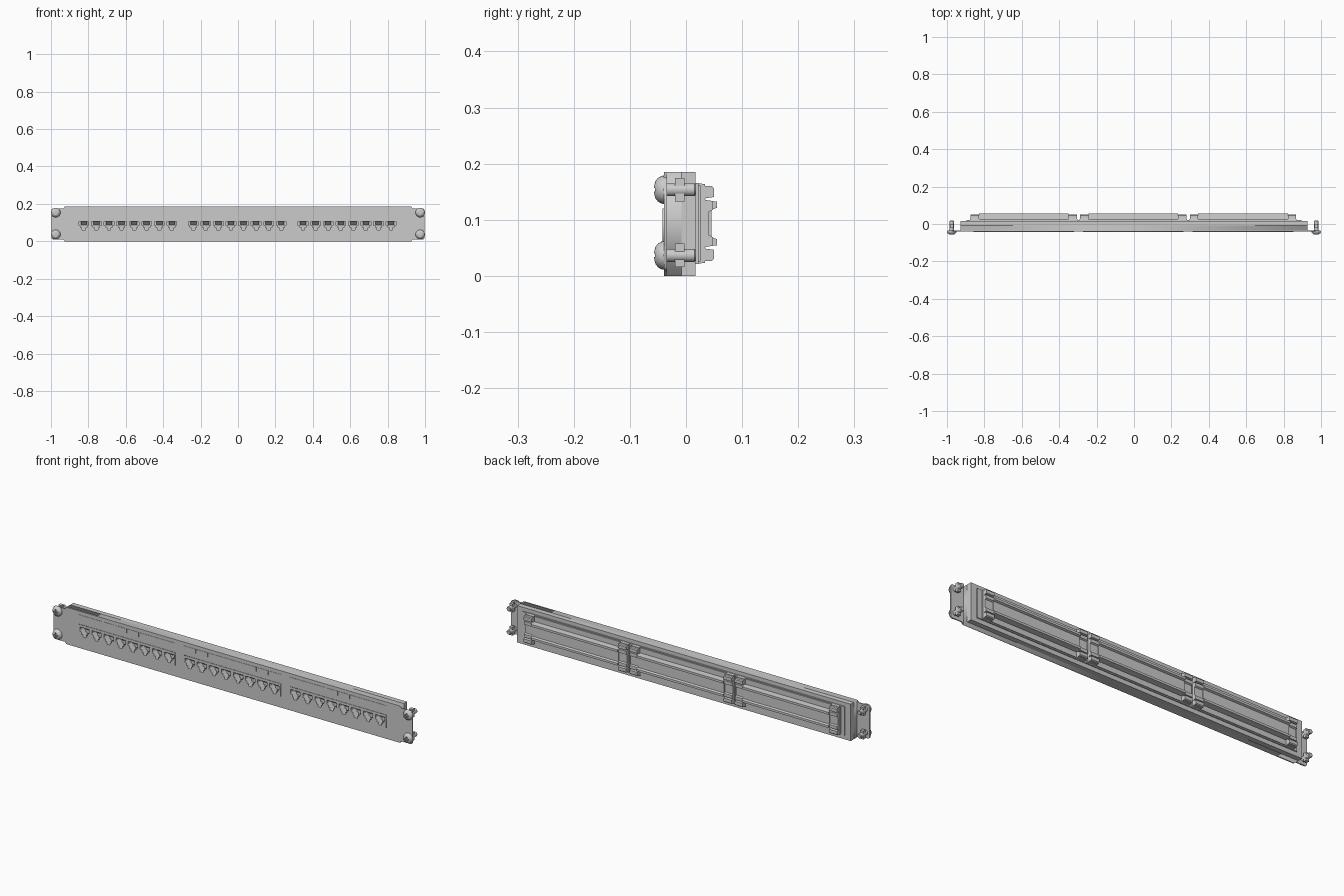
import bpy, bmesh, math
from mathutils import Matrix

if "Cube" in bpy.data.objects:
    bpy.data.objects.remove(bpy.data.objects["Cube"])

MID = 0.0935                     # mid height of the panel
MODULES = (-0.589, -0.004, 0.583)  # centres of the three port groups
PITCH = 0.0672


def finish(name, bm):
    me = bpy.data.meshes.new(name)
    bmesh.ops.recalc_face_normals(bm, faces=bm.faces)
    bm.to_mesh(me)
    bm.free()
    ob = bpy.data.objects.new(name, me)
    bpy.context.collection.objects.link(ob)
    return ob


def add_box(bm, x0, x1, y0, y1, z0, z1):
    m = Matrix.Translation(((x0 + x1) / 2, (y0 + y1) / 2, (z0 + z1) / 2))
    m = m @ Matrix.Diagonal((x1 - x0, y1 - y0, z1 - z0, 1))
    bmesh.ops.create_cube(bm, size=1, matrix=m)


def box(name, *dims):
    bm = bmesh.new()
    add_box(bm, *dims)
    return finish(name, bm)


def extrude_x(name, profile, x0, x1):
    """Extrude a (y, z) profile along x."""
    bm = bmesh.new()
    f = bm.faces.new([bm.verts.new((x0, y, z)) for y, z in profile])
    r = bmesh.ops.extrude_face_region(bm, geom=[f])
    vs = [g for g in r["geom"] if isinstance(g, bmesh.types.BMVert)]
    bmesh.ops.translate(bm, verts=vs, vec=(x1 - x0, 0, 0))
    return finish(name, bm)


def mirrored(half):
    """Turn a (y, height above middle) half profile into a full one."""
    return [(y, MID + h) for y, h in half] + [(y, MID - h) for y, h in reversed(half)]


def sheet(name, loops, y0, y1):
    """Sheet in the xz plane: first loop is the outline, the rest are holes."""
    cu = bpy.data.curves.new(name, 'CURVE')
    cu.dimensions, cu.fill_mode, cu.extrude = '2D', 'BOTH', (y1 - y0) / 2
    for pts in loops:
        s = cu.splines.new('POLY')
        s.points.add(len(pts) - 1)
        s.use_cyclic_u = True
        for p, (x, z) in zip(s.points, pts):
            p.co = (x, z, 0, 1)
    ob = bpy.data.objects.new(name, cu)
    bpy.context.collection.objects.link(ob)
    ob.location.y = (y0 + y1) / 2
    ob.rotation_euler.x = math.pi / 2
    bpy.ops.object.select_all(action='DESELECT')
    bpy.context.view_layer.objects.active = ob
    ob.select_set(True)
    bpy.ops.object.convert(target='MESH')
    return bpy.context.object


def rect(x0, x1, z0, z1):
    return [(x0, z0), (x1, z0), (x1, z1), (x0, z1)]


def port_hole(cx):
    half = [(0.026, 0.107), (0.026, 0.085), (0.017, 0.085), (0.017, 0.073), (0.009, 0.073), (0.009, 0.061)]
    return [(cx + x, z) for x, z in half] + [(cx - x, z) for x, z in reversed(half)]


groups = [[c + (i - 3.5) * PITCH for i in range(8)] for c in MODULES]
ports = [x for g in groups for x in g]
holes = [port_hole(x) for x in ports]

# Front plate with rack ears
half = [(0.925, 0.0925), (0.935, 0.083), (0.99, 0.083), (0.997, 0.076)]
right = [(x, 0.0925 + h) for x, h in half] + [(x, 0.0925 - h) for x, h in reversed(half)]
outline = right + [(-x, z) for x, z in reversed(right)]
sheet("front_plate", [outline] + holes, -0.0395, -0.034)

# Body behind the plate, with port pockets, closed at the back
sheet("body_front", [rect(-0.927, 0.927, 0, 0.185)] + holes, -0.034, -0.008)
box("body_back", -0.927, 0.927, -0.008, 0.017, 0, 0.185)

# Port group bezels
for g, hs in zip(groups, (holes[:8], holes[8:16], holes[16:])):
    sheet("port_bezel", [rect(g[0] - 0.034, g[-1] + 0.034, 0.056, 0.12)] + hs, -0.0415, -0.039)

# Contact blocks inside the ports and label tiles above them
for x in ports:
    extrude_x("port_contacts", [(-0.033, 0.107), (-0.008, 0.107), (-0.008, 0.088), (-0.012, 0.088)],
              x - 0.016, x + 0.016)
    box("label_tile", x - 0.0325, x + 0.0325, -0.041, -0.039, 0.145, 0.167)

# Rear circuit board
box("rear_board", -0.895, 0.895, 0.015, 0.022, 0.021, 0.166)

# Rear connector bars and end holders with latches
bar = mirrored([(0.02, 0.042), (0.055, 0.039), (0.055, 0.028), (0.045, 0.024)])
holder = mirrored([(0.02, 0.072), (0.034, 0.070), (0.034, 0.067), (0.046, 0.067), (0.05, 0.063),
                   (0.05, 0.047), (0.035, 0.045), (0.034, 0.042), (0.047, 0.040), (0.047, 0.024),
                   (0.040, 0.020)])
for c in MODULES:
    box("module_base", c - 0.287, c + 0.287, 0.02, 0.026, 0.026, 0.161)
    extrude_x("connector_bar", bar, c - 0.24, c + 0.24)
    for s in (-1, 1):
        a, b = sorted((c + s * 0.24, c + s * 0.284))
        extrude_x("bar_holder", holder, a, b)


def lathe(name, profile, n=24):
    """Revolve (radius, y) points about the y axis."""
    bm = bmesh.new()
    vs = [bm.verts.new((r, y, 0)) for r, y in profile]
    es = [bm.edges.new(p) for p in zip(vs, vs[1:])]
    bmesh.ops.spin(bm, geom=vs + es, axis=(0, 1, 0), cent=(0, 0, 0), steps=n, angle=2 * math.pi)
    bmesh.ops.remove_doubles(bm, verts=bm.verts, dist=1e-5)
    return finish(name, bm)


# Mounting screw: domed head with a cross recess, thick shank
screw = lathe("mounting_screw", [(0, -0.057), (0.009, -0.0565), (0.016, -0.054), (0.021, -0.050),
                                 (0.0245, -0.044), (0.0255, -0.0395), (0.0115, -0.0395),
                                 (0.0115, 0.015), (0.009, 0.018), (0, 0.018)])
arm_a = box("cross_cutter", -0.013, 0.013, -0.07, -0.05, -0.003, 0.003)
arm_b = box("cross_cutter", -0.003, 0.003, -0.071, -0.0501, -0.013, 0.013)
for cutter in (arm_a, arm_b):
    m = screw.modifiers.new("cross", 'BOOLEAN')
    m.operation, m.solver, m.object = 'DIFFERENCE', 'EXACT', cutter
bpy.ops.object.select_all(action='DESELECT')
bpy.context.view_layer.objects.active = screw
screw.select_set(True)
bpy.ops.object.convert(target='MESH')
bpy.ops.object.shade_smooth_by_angle(angle=math.radians(35))
for cutter in (arm_a, arm_b):
    bpy.data.objects.remove(cutter)

# Four screws with retaining nuts behind the ears
first = True
for x in (-0.9745, 0.9745):
    for z in (0.0365, 0.1535):
        ob = screw
        if not first:
            ob = screw.copy()
            bpy.context.collection.objects.link(ob)
        first = False
        ob.location = (x, 0, z)
        box("retaining_nut", x - 0.009, x + 0.009, -0.020, -0.003, z - 0.021, z + 0.021)
